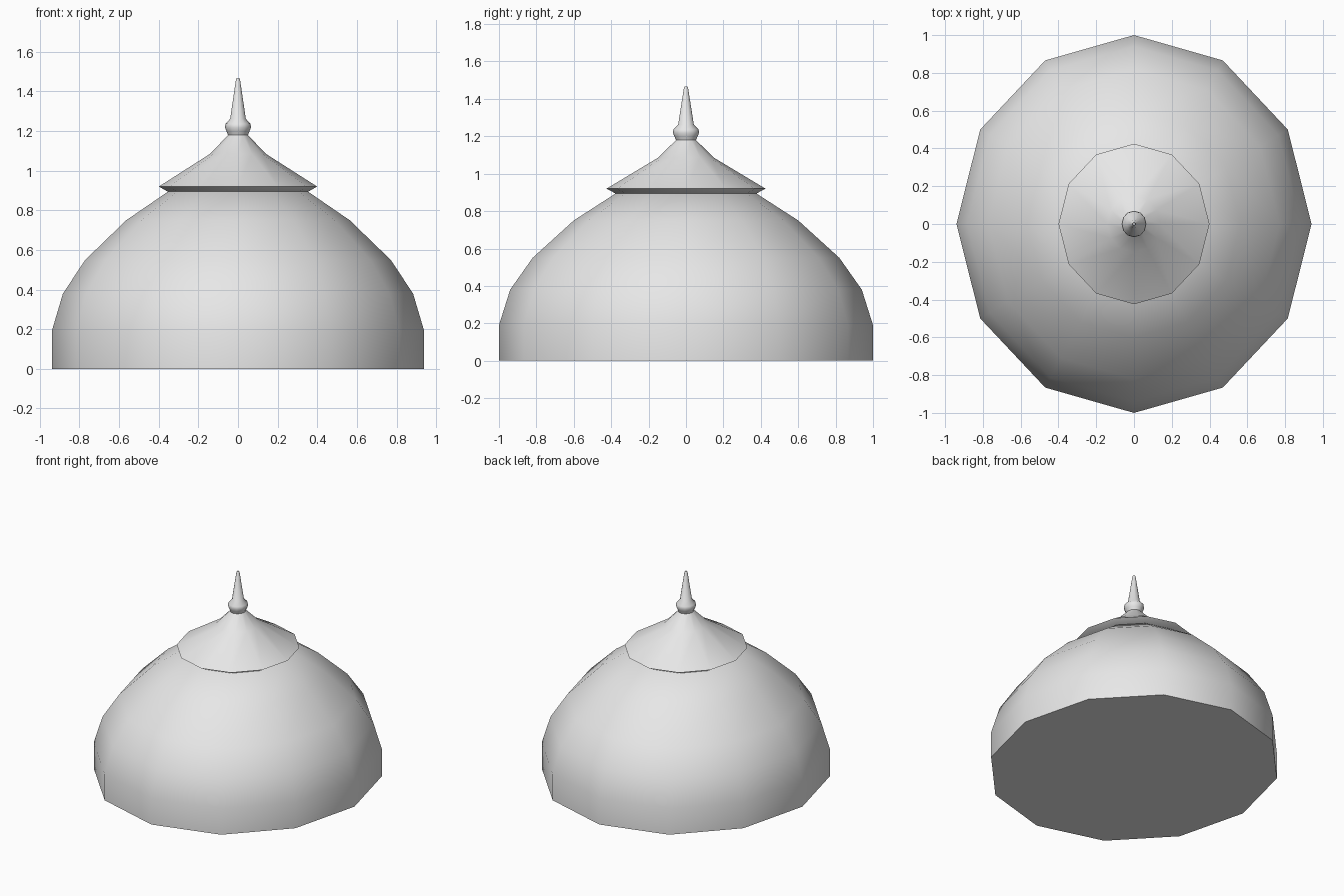
import bpy, bmesh, math

if "Cube" in bpy.data.objects:
    bpy.data.objects.remove(bpy.data.objects["Cube"], do_unlink=True)

SIDES = 12
X_SCALE = 0.94  # plan is slightly narrower across x

stone = bpy.data.materials.new("pale_grey")
stone.use_nodes = True
grey = (0.8, 0.8, 0.8, 1)
stone.diffuse_color = grey
stone.node_tree.nodes["Principled BSDF"].inputs["Base Color"].default_value = grey


def lathe(name, profile):
    """Turn a (radius, height) profile into a closed twelve-sided solid."""
    bm = bmesh.new()
    rings = []
    for r, z in profile:
        angles = [math.tau * i / SIDES for i in range(SIDES)]
        rings.append([bm.verts.new((r * X_SCALE * math.cos(a), r * math.sin(a), z))
                      for a in angles])
    for low, high in zip(rings, rings[1:]):
        for i in range(SIDES):
            j = (i + 1) % SIDES
            bm.faces.new((low[i], low[j], high[j], high[i]))
    bm.faces.new(rings[0][::-1])
    bm.faces.new(rings[-1])
    mesh = bpy.data.meshes.new(name)
    bm.to_mesh(mesh)
    bm.free()
    mesh.materials.append(stone)
    obj = bpy.data.objects.new(name, mesh)
    bpy.context.collection.objects.link(obj)
    bpy.ops.object.select_all(action='DESELECT')
    obj.select_set(True)
    bpy.context.view_layer.objects.active = obj
    bpy.ops.object.shade_smooth_by_angle(angle=math.radians(42))
    return obj


# Bulging lower dome
lathe("dome", [(1, 0), (1, 0.19), (0.94, 0.38), (0.82, 0.55),
               (0.6, 0.75), (0.375, 0.895)])

# Flared cap with an undercut eave
lathe("cap_roof", [(0.375, 0.893), (0.425, 0.92), (0.15, 1.085), (0.053, 1.18)])

# Bulb and tapering spire
lathe("finial", [(0.053, 1.178), (0.062, 1.2), (0.07, 1.218), (0.067, 1.237),
                 (0.042, 1.262), (0.011, 1.46), (0.007, 1.467)])
